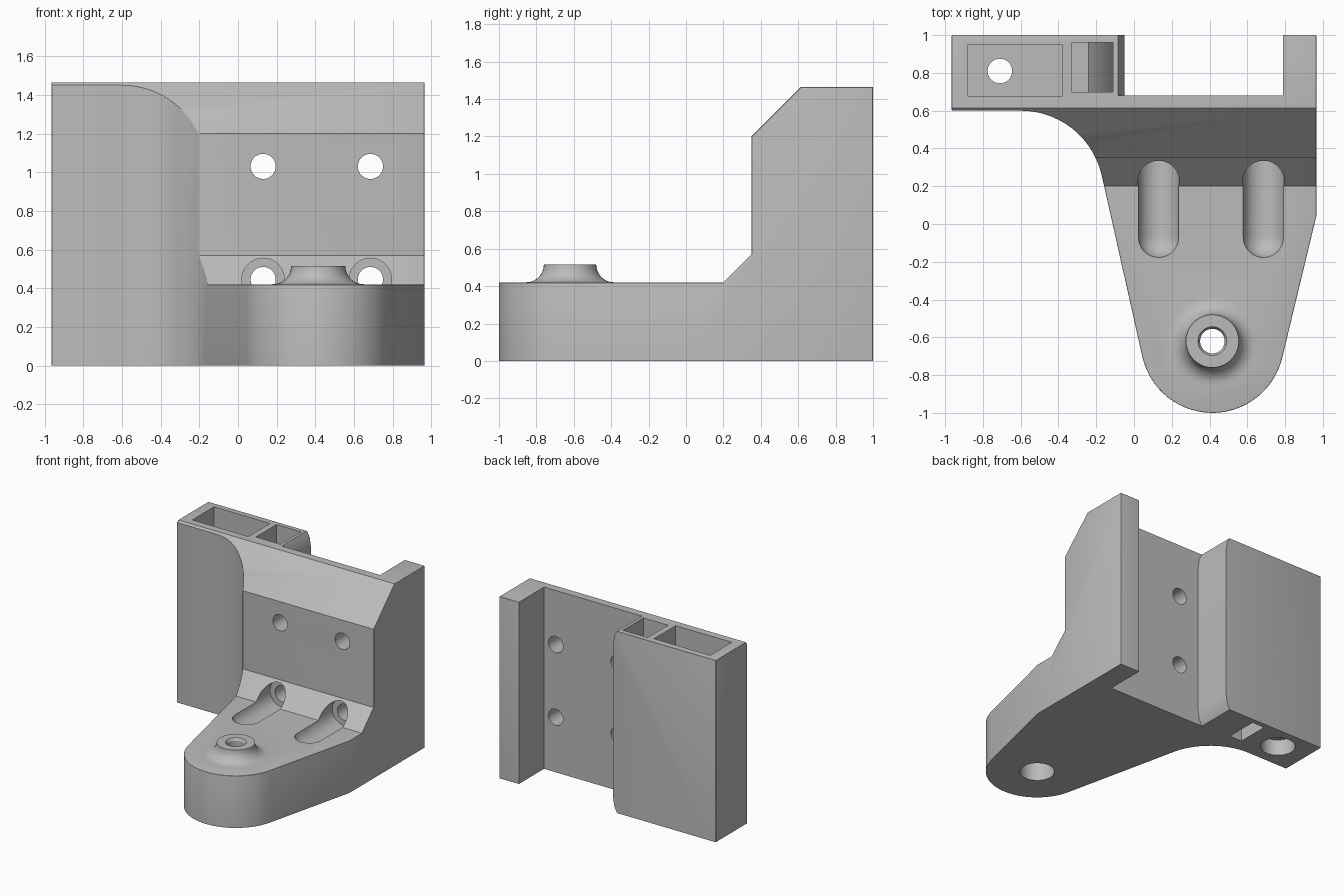
import bpy, bmesh, math
from mathutils import Vector, Matrix

cube = bpy.data.objects.get("Cube")
if cube:
    bpy.data.objects.remove(cube)

grey = bpy.data.materials.new("matte grey")
grey.use_nodes = True
COLOUR = (0.5, 0.5, 0.5, 1)
grey.diffuse_color = COLOUR
grey.node_tree.nodes["Principled BSDF"].inputs["Base Color"].default_value = COLOUR


def finish(name, bm):
    bmesh.ops.recalc_face_normals(bm, faces=bm.faces)
    mesh = bpy.data.meshes.new(name)
    bm.to_mesh(mesh)
    bm.free()
    mesh.materials.append(grey)
    ob = bpy.data.objects.new(name, mesh)
    bpy.context.collection.objects.link(ob)
    return ob


def prism(name, points, axis, low, high):
    """Extrude a 2D profile along one axis."""
    place = {"x": lambda a, b, c: (c, a, b),
             "y": lambda a, b, c: (a, c, b),
             "z": lambda a, b, c: (a, b, c)}[axis]
    bm = bmesh.new()
    face = bm.faces.new([bm.verts.new(place(a, b, low)) for a, b in points])
    top = bmesh.ops.extrude_face_region(bm, geom=[face])["geom"]
    shift = Vector(place(0, 0, high - low))
    bmesh.ops.translate(bm, vec=shift, verts=[v for v in top if isinstance(v, bmesh.types.BMVert)])
    return finish(name, bm)


def box(name, x0, x1, y0, y1, z0, z1):
    return prism(name, [(x0, y0), (x1, y0), (x1, y1), (x0, y1)], "z", z0, z1)


def lathe(name, profile, centre, along_y=False, steps=40):
    """Revolve (radius, height) points, closed on the axis."""
    bm = bmesh.new()
    verts = [bm.verts.new((r, 0, h)) for r, h in profile]
    edges = [bm.edges.new(pair) for pair in zip(verts, verts[1:])]
    bmesh.ops.spin(bm, geom=verts + edges, cent=(0, 0, 0), axis=(0, 0, 1),
                   angle=math.tau, steps=steps)
    bmesh.ops.remove_doubles(bm, verts=bm.verts, dist=1e-5)
    if along_y:
        bmesh.ops.rotate(bm, verts=bm.verts, matrix=Matrix.Rotation(-math.pi / 2, 3, "X"))
    bmesh.ops.translate(bm, verts=bm.verts, vec=centre)
    return finish(name, bm)


def cylinder(name, radius, low, high, centre, along_y=False):
    return lathe(name, [(0, low), (radius, low), (radius, high), (0, high)], centre, along_y)


def combine(target, tool, operation="DIFFERENCE"):
    mod = target.modifiers.new(operation, "BOOLEAN")
    mod.operation, mod.solver, mod.object = operation, "EXACT", tool
    bpy.context.view_layer.update()
    deps = bpy.context.evaluated_depsgraph_get()
    mesh = bpy.data.meshes.new_from_object(target.evaluated_get(deps))
    target.modifiers.clear()
    target.data = mesh
    bpy.data.objects.remove(tool)


def arc(cx, cy, r, start, end, steps):
    angles = [math.radians(start + (end - start) * i / steps) for i in range(steps + 1)]
    return [(cx + r * math.cos(a), cy + r * math.sin(a)) for a in angles]


# Bracket body: plan outline crossed with the side profile
W, H = 0.965, 1.465
LUG = (0.415, -0.62)
plan = [(W, 1), (-W, 1), (-W, 0.6)]
plan += arc(-0.6, 0.16, 0.44, 90, 13.4, 14)
plan += arc(*LUG, 0.38, 193.4, 346.6, 28)
plan += [(W, 0.04)]
body = prism("mounting_bracket", plan, "z", 0, H)
side = [(-1.2, -0.2), (1.2, -0.2), (1.2, H), (0.615, H), (0.35, 1.2),
        (0.35, 0.57), (0.2, 0.42), (-1.2, 0.42)]
combine(body, prism("side_profile", side, "x", -1.2, 1.2), "INTERSECT")

# Rear channel with a lead-in at both ends of its inner wall
channel = [(0.79, -0.1), (0.79, 1.6), (-0.085, 1.6), (-0.085, H), (-0.06, H - 0.05),
           (-0.05, H - 0.12), (-0.05, 0.12), (-0.06, 0.05), (-0.085, 0), (-0.085, -0.1)]
combine(body, prism("channel", channel, "y", 0.68, 1.2))

# Soften the sharp outer edges
bm = bmesh.new()
bm.from_mesh(body.data)
bmesh.ops.remove_doubles(bm, verts=bm.verts, dist=1e-4)
bmesh.ops.dissolve_limit(bm, angle_limit=0.01, verts=bm.verts, edges=bm.edges)


def outer(edge):
    if len(edge.link_faces) != 2 or edge.calc_face_angle_signed() < math.radians(60):
        return False
    on_channel = all(v.co.y > 0.67 and -0.1 < v.co.x < 0.8 for v in edge.verts)
    at_floor = all(v.co.z < 0.01 for v in edge.verts)
    return not on_channel and not at_floor


def round_edges(edges, width, segments):
    bmesh.ops.bevel(bm, geom=edges, offset=width, offset_type="OFFSET", segments=segments,
                    profile=0.5, affect="EDGES", clamp_overlap=True)


round_edges([e for e in bm.edges if outer(e)], 0.02, 3)
bm.to_mesh(body.data)
bm.free()

# Flared boss on the lug
boss = [(0, 0.36), (0.24, 0.36), (0.24, 0.42)]
boss += arc(0.235, 0.515, 0.095, 270, 180, 8)[1:]
boss += [(0.13, 0.515), (0, 0.515)]
combine(body, lathe("boss", boss, (*LUG, 0)), "UNION")

# Screw holes: lug and tall block, each with a recess underneath
combine(body, lathe("lug_hole", [(0, -0.1), (0.128, -0.1), (0.128, 0.15), (0.065, 0.15),
                                 (0.065, 0.495), (0.085, 0.53), (0, 0.53)], (*LUG, 0)))
combine(body, lathe("block_hole", [(0, -0.1), (0.128, -0.1), (0.128, 0.13), (0.065, 0.13),
                                   (0.065, 0.4), (0, 0.4)], (-0.71, 0.81, 0)))

# Wall holes, with round-ended tool grooves for the lower pair
groove = [(r, h) for r, h in arc(0, -0.07, 0.11, 270, 360, 10)]
groove[0] = (0, -0.18)
groove += [(0.11, 0.38), (0, 0.38)]
for x in (0.13, 0.685):
    for z in (0.445, 1.03):
        cut = cylinder("wall_hole", 0.065, 0.1, 0.9, (x, 0, z), True)
        combine(body, cut)
    combine(body, lathe("groove", groove, (x, 0, 0.445), True))

# Pockets in the tall block and the slot beneath it
combine(body, box("large_pocket", -0.88, -0.38, 0.675, 0.95, 0.25, 1.6))
pocket = [(-0.33, 1.6), (-0.33, 0.5), (-0.24, 0.5), (-0.17, 0.44), (-0.11, 0.33), (-0.11, 1.6)]
combine(body, prism("small_pocket", pocket, "y", 0.7, 0.96))
combine(body, box("slot", -0.45, -0.34, 0.7, 0.96, -0.1, 0.2))

# Shading
body.data.materials.clear()
body.data.materials.append(grey)
for poly in body.data.polygons:
    poly.material_index = 0
bpy.ops.object.select_all(action="DESELECT")
body.select_set(True)
bpy.context.view_layer.objects.active = body
bpy.ops.object.shade_smooth_by_angle(angle=math.radians(28))
